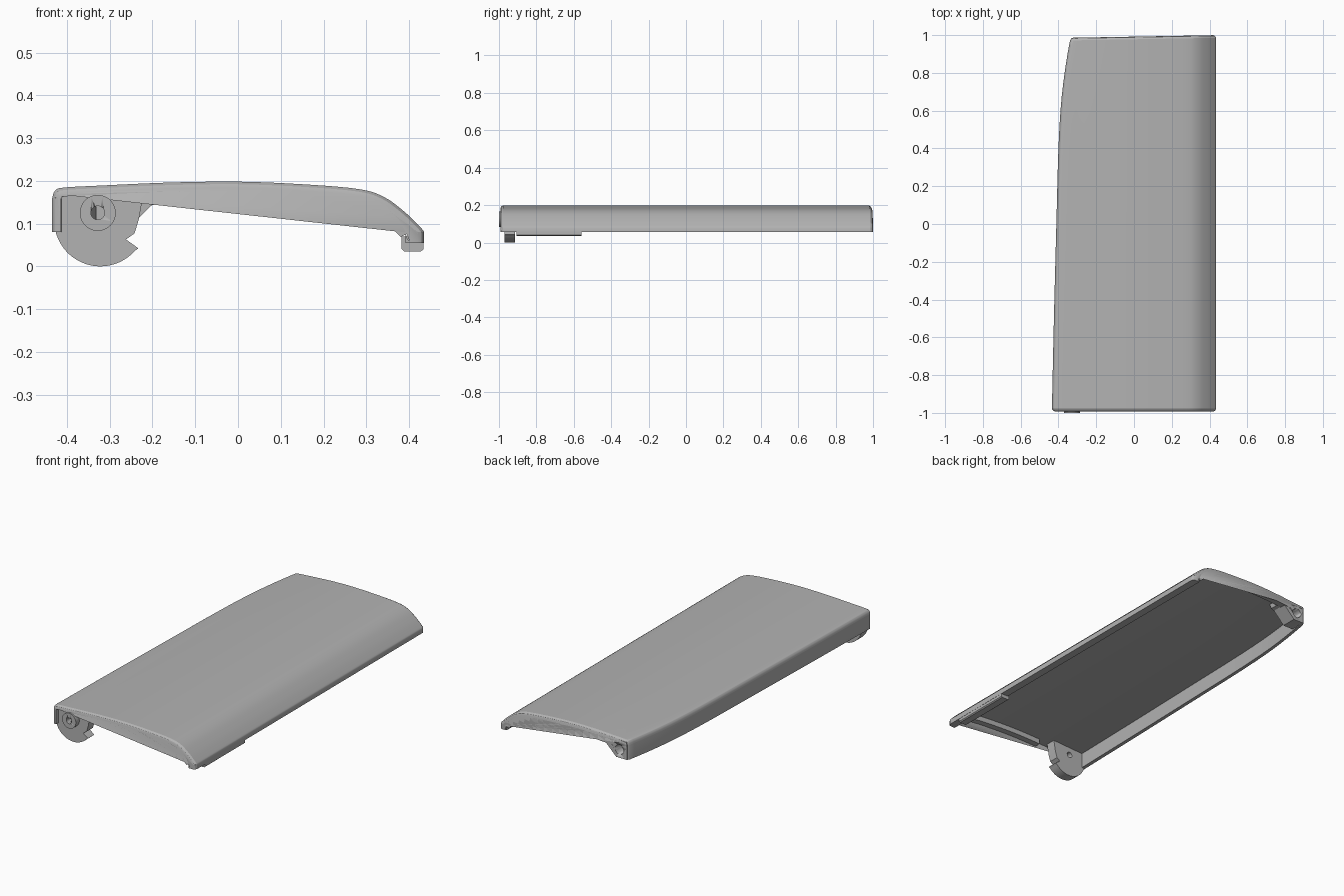
import bpy, bmesh, math
from mathutils import Vector

cube = bpy.data.objects.get("Cube")
if cube:
    bpy.data.objects.remove(cube, do_unlink=True)

grey = bpy.data.materials.new("plain grey")
grey.use_nodes = True
grey.diffuse_color = (0.45, 0.45, 0.45, 1)
grey.node_tree.nodes["Principled BSDF"].inputs["Base Color"].default_value = (0.45, 0.45, 0.45, 1)


def finish(name, bm):
    """Turn a bmesh into a smooth-by-angle object."""
    bmesh.ops.recalc_face_normals(bm, faces=bm.faces)
    mesh = bpy.data.meshes.new(name)
    bm.to_mesh(mesh)
    bm.free()
    mesh.materials.append(grey)
    ob = bpy.data.objects.new(name, mesh)
    bpy.context.collection.objects.link(ob)
    bpy.ops.object.select_all(action="DESELECT")
    ob.select_set(True)
    bpy.context.view_layer.objects.active = ob
    bpy.ops.object.shade_smooth_by_angle(angle=math.radians(30))
    return ob


def loft(name, rings):
    """Skin closed rings of equal length and cap both ends."""
    bm = bmesh.new()
    loops = [[bm.verts.new(p) for p in ring] for ring in rings]
    n = len(loops[0])
    for a, b in zip(loops, loops[1:]):
        for i in range(n):
            j = (i + 1) % n
            bm.faces.new((a[i], a[j], b[j], b[i]))
    bm.faces.new(loops[0])
    bm.faces.new(loops[-1])
    return finish(name, bm)


def prism(name, outline, y0, y1):
    return loft(name, [[(x, y, z) for x, z in outline] for y in (y0, y1)])


def circle(cx, cz, r, start=0, end=360, steps=48):
    angles = [math.radians(start + (end - start) * i / steps) for i in range(steps)]
    return [(cx + r * math.cos(a), cz + r * math.sin(a)) for a in angles]


def drill(ob, cx, cz, r, y0, y1):
    """Cut a round hole along y and discard the cutter."""
    cutter = prism("hole_cutter", circle(cx, cz, r, steps=32), y0, y1)
    mod = ob.modifiers.new("hole", "BOOLEAN")
    mod.object, mod.operation, mod.solver = cutter, "DIFFERENCE", "EXACT"
    bpy.context.view_layer.objects.active = ob
    bpy.ops.object.modifier_apply(modifier=mod.name)
    bpy.data.objects.remove(cutter, do_unlink=True)


def spline(pts, steps=5):
    """Catmull-Rom curve through the points."""
    pts = [Vector(p) for p in pts]
    out = []
    for i in range(len(pts) - 1):
        p0, p1, p2, p3 = pts[max(i - 1, 0)], pts[i], pts[i + 1], pts[min(i + 2, len(pts) - 1)]
        for k in range(steps):
            t = k / steps
            out.append(0.5 * (2 * p1 + (p2 - p0) * t + (2 * p0 - 5 * p1 + 4 * p2 - p3) * t * t
                              + (3 * p1 - p0 - 3 * p2 + p3) * t ** 3))
    return out + [pts[-1]]


# Cross-section of the lid, from the hinge side wall over to the lip
outer = [Vector((-0.435, 0.08))] + spline([
    (-0.435, 0.16), (-0.429, 0.176), (-0.41, 0.184), (-0.32, 0.189), (-0.16, 0.196),
    (0, 0.198), (0.15, 0.192), (0.28, 0.181), (0.34, 0.163), (0.39, 0.127),
    (0.428, 0.09), (0.435, 0.08)]) + [Vector((0.435, 0.055))]


def inset(amount):
    """Offset the section inwards; amount may depend on the point."""
    res = []
    for i, p in enumerate(outer):
        d = (outer[min(i + 1, len(outer) - 1)] - outer[max(i - 1, 0)]).normalized()
        if i in (0, len(outer) - 1):
            d.x = 0
            d.normalize()
        res.append(p + Vector((d.y, -d.x)) * amount(p))
    return res


inner = inset(lambda p: 0.021 + (0.022 * min(1, max(0, (0.13 - p.y) / 0.05)) if p.x > 0 else 0))

# Plan shape of the hinge side: straight, then curving in towards the back
edge = spline([(-1, -0.435), (-0.5, -0.424), (0, -0.411), (0.4, -0.4), (0.65, -0.385),
               (0.85, -0.36), (1, -0.333)], 6)


def left(y):
    for a, b in zip(edge, edge[1:]):
        if y <= b.x:
            return a.y + (b.y - a.y) * (y - a.x) / (b.x - a.x)
    return edge[-1].y


def place(p, y):
    """Put a section point at depth y, following the plan shape."""
    x = p[0] * left(y) / -0.435 if p[0] < 0 else p[0]
    skew = 0.008 * (x / 0.435 + 1) * max(0, y) if y > 0 else 0
    return (x, y + skew, p[1])


# Lid shell with rounded ends
front, back = -0.992, 0.984
stations = [(front, 0.014), (front + 0.004, 0.006), (front + 0.014, 0)]
stations += [(-0.9 + 1.8 * i / 24, 0) for i in range(25)]
stations += [(0.94, 0), (back - 0.014, 0), (back - 0.004, 0.006), (back, 0.014)]
rings = []
for y, d in stations:
    section = inset(lambda p: d) + inner[::-1]
    rings.append([place(p, y) for p in section])
loft("lid_shell", rings)


# End walls hanging under the shell, following its curve
def end_wall(name, x0, x1, ya, yb):
    top = [p for p in inset(lambda p: 0.015) if x0 < p.x < x1 and p.y > 0.08]
    low = [p for p in inset(lambda p: 0.049) if x0 < p.x < 0.385 and p.y > 0.06]
    low = [Vector((p.x, max(p.y, 0.06))) for p in low if p.x < x1]
    low.sort(key=lambda p: p.x)
    section = top + low[::-1]
    return loft(name, [[place(p, y) for p in section] for y in (ya, yb)])


end_wall("front_wall", -0.18, 0.42, front + 0.001, front + 0.035)
end_wall("back_wall", -0.33, 0.42, back - 0.035, back - 0.001)

# Raised grip on the lip
grip = [(0.383, 0.07), (0.383, 0.04), (0.389, 0.035), (0.428, 0.035), (0.434, 0.04), (0.434, 0.07)]
prism("lip_grip", grip, -0.905, -0.56)

# Notched pivot disc at the front corner, with a collar
disc = [(-0.418, 0.165), (-0.43, 0.1)] + circle(-0.322, 0.108, 0.108, 184, 322, 40)
disc += [(-0.233, 0.042), (-0.262, 0.063), (-0.242, 0.077), (-0.232, 0.11), (-0.22, 0.176)]
pivot = prism("pivot_disc", disc, -0.97, -0.915)
collar = prism("pivot_collar", circle(-0.328, 0.125, 0.042), -1, -0.965)
for part in (pivot, collar):
    drill(part, -0.328, 0.125, 0.016, -1.1, -0.8)

# Hinge boss at the back corner, with a blind pin hole
boss = [(-0.327, 0.176), (-0.332, 0.16), (-0.332, 0.085), (-0.322, 0.08), (-0.265, 0.08),
        (-0.2, 0.145), (-0.18, 0.15), (-0.17, 0.18)]
hinge = prism("hinge_boss", boss, 0.9, 0.985)
drill(hinge, -0.285, 0.125, 0.026, 0.93, 1.1)
